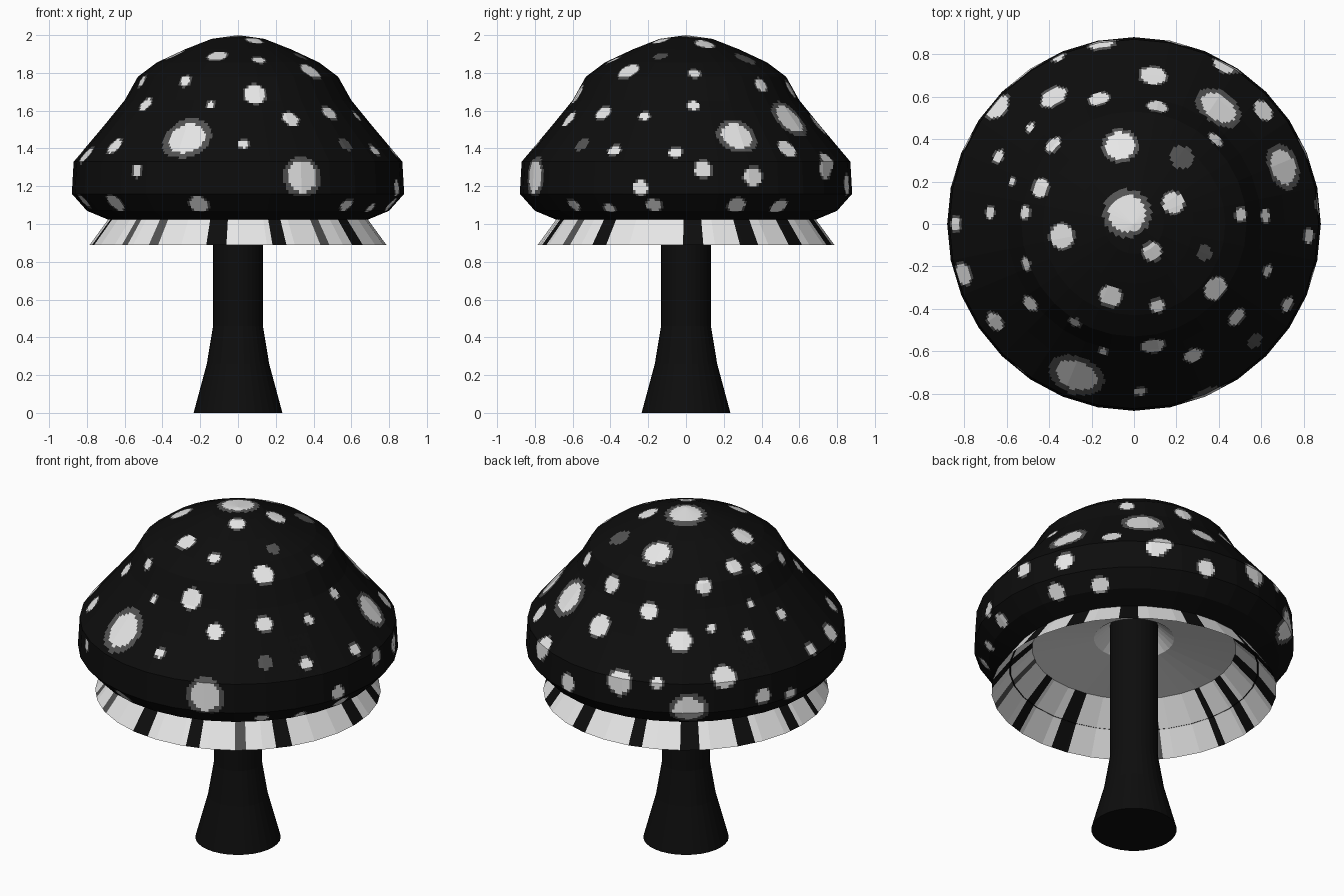
import bpy, bmesh, math
from mathutils import Vector

if "Cube" in bpy.data.objects:
    bpy.data.objects.remove(bpy.data.objects["Cube"])

SIDES = 32


def material(name, value):
    m = bpy.data.materials.new(name)
    m.diffuse_color = (value, value, value, 1)
    m.use_nodes = True
    m.node_tree.nodes["Principled BSDF"].inputs["Base Color"].default_value = m.diffuse_color
    return m


BLACK, WHITE, GREY = 0, 1, 2
MATS = [material("black", 0.004), material("pale_white", 0.8), material("dark_grey", 0.085)]


def lathe(name, profile, sub=1, step=None, rule=None, flip=False):
    """Revolve a profile into flat facets; each facet is gridded so that
    'rule' can colour it by position without changing its shape."""
    rows = [profile[0]]
    for (r0, z0), (r1, z1) in zip(profile, profile[1:]):
        n = max(1, round(math.hypot(r1 - r0, z1 - z0) / step)) if step else 1
        rows += [(r0 + (r1 - r0) * i / n, z0 + (z1 - z0) * i / n) for i in range(1, n + 1)]
    corners = [Vector((math.cos(2 * math.pi * i / SIDES), math.sin(2 * math.pi * i / SIDES), 0))
               for i in range(SIDES)]
    ring = [corners[i].lerp(corners[(i + 1) % SIDES], k / sub)
            for i in range(SIDES) for k in range(sub)]
    bm = bmesh.new()
    grid = []
    for r, z in rows:
        if r == 0:
            grid.append([bm.verts.new((0, 0, z))] * len(ring))
        else:
            grid.append([bm.verts.new((d.x * r, d.y * r, z)) for d in ring])
    for a, b in zip(grid, grid[1:]):
        for i in range(len(ring)):
            j = (i + 1) % len(ring)
            vs = list(dict.fromkeys((a[i], b[i], b[j], a[j])))
            if flip:
                vs.reverse()
            f = bm.faces.new(vs)
            if rule:
                f.material_index = rule(f.calc_center_median())
    me = bpy.data.meshes.new(name)
    bm.to_mesh(me)
    bm.free()
    for m in MATS:
        me.materials.append(m)
    ob = bpy.data.objects.new(name, me)
    bpy.context.collection.objects.link(ob)
    return ob


# Cap outline, apex to lip
CAP = [(0, 2.0), (0.14, 1.98), (0.28, 1.925), (0.43, 1.855), (0.53, 1.78), (0.60, 1.655),
       (0.71, 1.52), (0.87, 1.33), (0.88, 1.16), (0.80, 1.07), (0.68, 1.02)]


def interp(pairs, t):
    for (a, va), (b, vb) in zip(pairs, pairs[1:]):
        if a <= t <= b:
            return va + (vb - va) * (t - a) / (b - a)
    return pairs[-1][1]


def on_top(x, y):
    return Vector((x, y, interp(CAP[:9], math.hypot(x, y))))


def on_side(deg, z):
    r = interp([(q, p) for p, q in reversed(CAP)], z)
    a = math.radians(deg)
    return Vector((r * math.cos(a), r * math.sin(a), z))


# Spots seen from above: x, y, radius
TOP_SPOTS = [
    (.09, .70, .06), (.11, .555, .045), (.43, .755, .055), (.40, .55, .09), (.61, .535, .05),
    (.385, .40, .035), (-.38, .60, .06), (-.165, .59, .045), (-.645, .555, .06),
    (-.49, .455, .022), (-.385, .375, .04), (-.065, .37, .07), (-.64, .32, .03),
    (-.575, .20, .018), (-.44, .17, .043), (-.033, .05, .087), (.185, .10, .05),
    (.705, .27, .085), (-.68, .055, .028), (-.515, .055, .028), (-.84, 0, .033),
    (-.34, -.057, .057), (.085, -.13, .042), (.505, .045, .03), (.62, .04, .028),
    (.825, -.057, .032), (.63, -.22, .025), (-.51, -.19, .03), (-.805, -.235, .05),
    (-.49, -.375, .038), (-.655, -.46, .045), (-.11, -.34, .05), (.11, -.385, .032),
    (.385, -.305, .055), (.485, -.44, .042), (-.28, -.465, .028), (-.145, -.60, .02),
    (.09, -.575, .055), (.28, -.62, .042), (-.273, -.715, .10), (.028, -.79, .025),
    (.725, -.38, .033)]
# Spots around the bulge: heading in degrees, z, radius
SIDE_SPOTS = [
    (-67, 1.25, .083), (-128, 1.28, .028), (-104.5, 1.105, .05), (-141, 1.11, .05),
    (-46, 1.10, .035), (-30, 1.08, .03), (-12, 1.10, .04), (-16, 1.19, .04), (24, 1.25, .05),
    (37, 1.09, .045), (19, 1.10, .045), (6, 1.29, .043), (58, 1.29, .05), (77, 1.21, .05),
    (100, 1.305, .065), (126, 1.165, .085), (114.5, 1.33, .03), (154, 1.21, .04),
    (166, 1.17, .033), (-165, 1.12, .04)]
# Faded spots: x, y, radius
FADED = [(.225, .315, .058), (.33, -.135, .038), (.57, -.55, .042)]

spots = [(on_top(x, y), r) for x, y, r in TOP_SPOTS]
spots += [(on_side(a, z), r) for a, z, r in SIDE_SPOTS]
halos = [(p, r + max(.009, (r - .04) * .6)) for p, r in spots]
halos += [(on_top(x, y), r) for x, y, r in FADED]


def cap_colour(p):
    if any((p - c).length_squared < r * r for c, r in spots):
        return WHITE
    if any((p - c).length_squared < r * r for c, r in halos):
        return GREY
    return BLACK


# Gill skirt stripes: heading and half width in degrees
STRIPES = [(-98, 4), (-73.5, 2.5), (-36, 3), (3, 4), (25, 4), (48, 4), (76, 4),
           (104, 3), (127, 4), (150, 4), (175, 3), (192, 2)]
GREY_STRIPES = [(-54, 2.2), (-125, 2.5), (220, 2)]


def skirt_colour(p):
    if math.hypot(p.x, p.y) < .57:
        return WHITE
    a = math.degrees(math.atan2(p.y, p.x))
    for table, colour in ((STRIPES, BLACK), (GREY_STRIPES, GREY)):
        if any(abs((a - h + 180) % 360 - 180) < w for h, w in table):
            return colour
    return WHITE


# Spotted cap
lathe("cap", CAP, 12, .018, cap_colour)

# Flared gill skirt under the cap, rising to the stem
lathe("gill_skirt", [(.12, 1.30), (.22, 1.21), (.56, 1.15), (.69, 1.02), (.785, .89)],
      10, .06, skirt_colour)

# Stem with a flared foot
lathe("stem", [(.132, 1.30), (.132, .46), (.165, .26), (.235, 0), (0, 0)])
